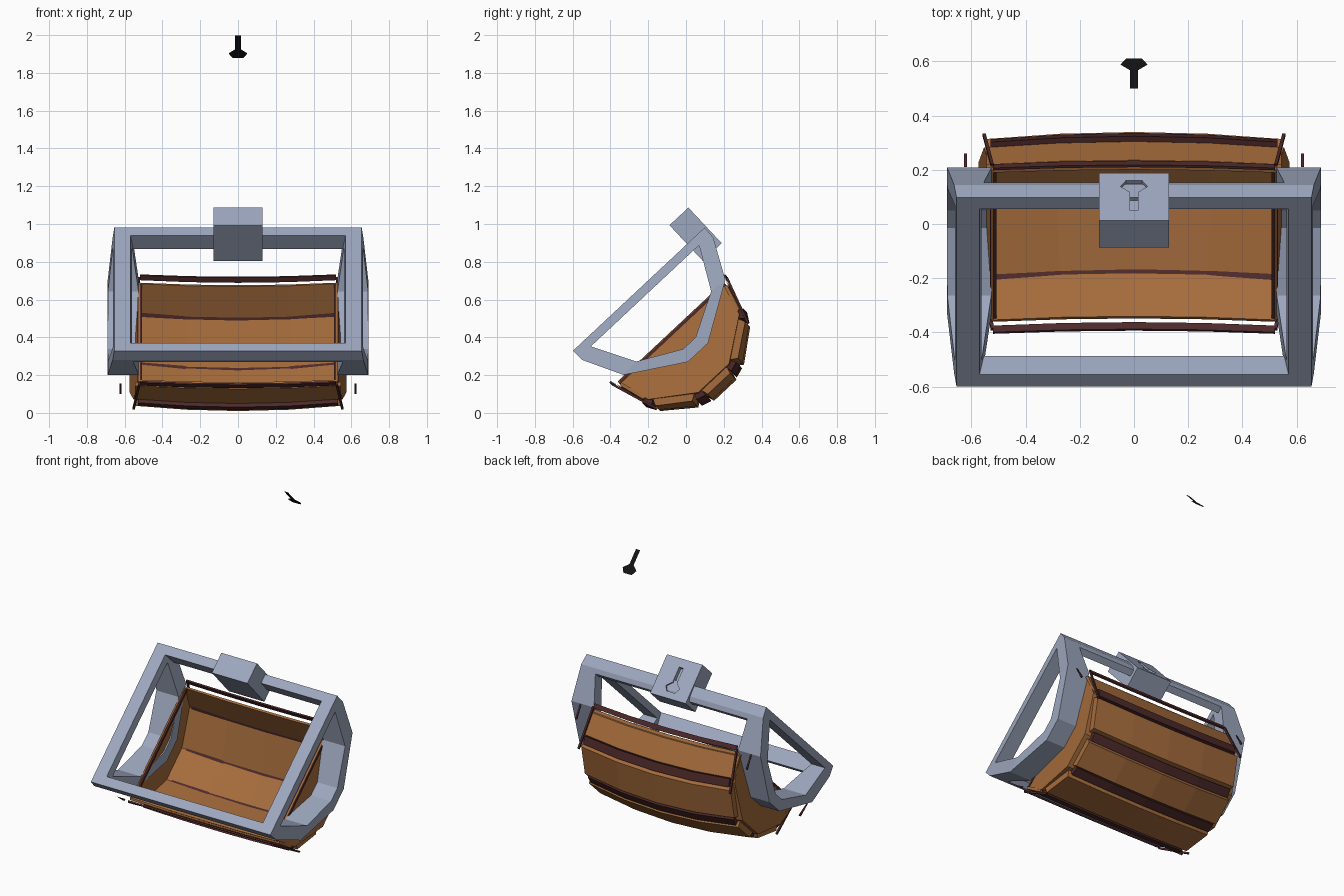
import bpy, bmesh
from mathutils import Vector

if "Cube" in bpy.data.objects:
    bpy.data.objects.remove(bpy.data.objects["Cube"])

# Tilted lid axes: u runs across the opening, v points out through the dome
O, U, V = Vector((0, -.25, .655)), Vector((0, .73, .683)), Vector((0, .683, -.73))


def P(x, u, v):
    return O + Vector((x, 0, 0)) + U * u + V * v


def bowed(x, u, v):
    return P(x, u, v - .07 * v * (x / .55) ** 2)


def mat(name, c):
    m = bpy.data.materials.new(name)
    m.diffuse_color = (*c, 1)
    m.use_nodes = True
    m.node_tree.nodes["Principled BSDF"].inputs["Base Color"].default_value = m.diffuse_color
    return m


STEEL = mat("steel", (.34, .39, .52))
WOOD = mat("wood", (.38, .15, .045))
TRIM = mat("dark_trim", (.075, .022, .022))
BLACK = mat("black", (.006, .006, .006))


def make(name, verts, faces, m):
    me = bpy.data.meshes.new(name)
    me.from_pydata([tuple(v) for v in verts], [], faces)
    bm = bmesh.new()
    bm.from_mesh(me)
    bmesh.ops.recalc_face_normals(bm, faces=bm.faces)
    bm.to_mesh(me)
    bm.free()
    me.materials.append(m)
    ob = bpy.data.objects.new(name, me)
    bpy.context.collection.objects.link(ob)
    return ob


def loft(name, rings, m, caps=True):
    n = len(rings[0])
    verts = [p for r in rings for p in r]
    faces = [(a * n + i, a * n + (i + 1) % n, (a + 1) * n + (i + 1) % n, (a + 1) * n + i)
             for a in range(len(rings) - 1) for i in range(n)]
    if caps:
        faces += [tuple(range(n)), tuple(range(len(verts) - n, len(verts)))]
    return make(name, verts, faces, m)


def sym(half):
    return half + [(-u, v) for u, v in reversed(half)]


STEPS = (-1, -.5, 0, .5, 1)

# Steel side frames: D-shaped rings that widen towards the dome
outer = sym([(-.4775, 0), (-.475, .069), (-.369, .277), (-.073, .459)])
inner = sym([(-.392, .048), (-.388, .056), (-.272, .27), (-.045, .392)])
for s, side in ((-1, "left"), (1, "right")):
    def fx(v, out):
        k = min(v / .28, 1)
        return s * (.655 + .035 * k if out else .57 - .045 * k)
    rings = [[P(fx(v, o), u, v) for u, v in prof]
             for prof, o in ((outer, 1), (outer, 0), (inner, 0), (inner, 1), (outer, 1))]
    ob = loft("side_frame_" + side, rings, STEEL, caps=False)
    bm = bmesh.new()
    bm.from_mesh(ob.data)
    bmesh.ops.remove_doubles(bm, verts=bm.verts, dist=.0005)
    bmesh.ops.recalc_face_normals(bm, faces=bm.faces)
    bm.to_mesh(ob.data)
    bm.free()

# Steel rim bars along the front and back edges
for s, side in ((-1, "front"), (1, "back")):
    sec = [(.4775, 0), (.475, .069), (.46, .098), (.4175, .098), (.4175, 0)]
    loft("rim_bar_" + side, [[P(x, s * u, v) for u, v in sec] for x in (-.6, .6)], STEEL)

# Lock block with a keyhole recess, and the loose keyhole plate floating above
lock = loft("lock_block", [[P(x, u, v) for u, v in
                            ((.35, -.136), (.487, -.136), (.487, .122), (.35, .122))]
                           for x in (-.13, .13)], STEEL)
key = [(-.015, -.082), (.015, -.082), (.015, .018), (.05, .048), (.03, .08),
       (-.03, .08), (-.05, .048), (-.015, .018)]
cut = loft("keyhole_cutter", [[P(x, u, v) for x, v in key] for u in (.46, .52)], STEEL)
cut.hide_render = True
cut.hide_viewport = True
mod = lock.modifiers.new("keyhole", "BOOLEAN")
mod.object, mod.solver = cut, "EXACT"
make("keyhole_plate", [P(x, 1.465, v - .387) for x, v in key], [tuple(range(8))], BLACK)

# Wooden dome: five faceted panels with closed ends, open towards the rim
C = -.032
N = [(C + u, v) for u, v in
     [(.378, .3), (.326, .492), (.11, .659), (-.11, .659), (-.326, .492), (-.378, .3)]]


def half_width(v):
    return .52 + .04 * min(max((v - .28) / .3, 0), 1.2)


verts = [bowed(t * half_width(v), u, v) for t in STEPS for u, v in N]
faces = [(a * 6 + i, a * 6 + i + 1, a * 6 + i + 7, a * 6 + i + 6)
         for a in range(4) for i in range(5)]
faces += [tuple(range(6)), tuple(range(24, 30))]
shell = make("dome_shell", verts, faces, WOOD)
mod = shell.modifiers.new("thickness", "SOLIDIFY")
mod.thickness, mod.offset = .015, 0

# Raised bevelled planks on every dome panel
for i in range(5):
    a, b = Vector(N[i]), Vector(N[i + 1])
    d = (b - a).normalized()
    n = Vector((-d.y, d.x))
    if n.dot((a + b) / 2 - Vector((C, .3))) < 0:
        n = -n
    h = .018 if i in (0, 4) else .045
    sec = [a.lerp(b, .08), a.lerp(b, .13) + n * h, a.lerp(b, .87) + n * h, a.lerp(b, .92)]
    loft("dome_plank_%d" % i, [[bowed(t * .545, *p) for p in sec] for t in STEPS], WOOD)

# Dark trim strips in the seams between planks
for i in range(1, 5):
    c = Vector(N[i])
    r = (c - Vector((C, .3))).normalized()
    t = Vector((-r.y, r.x))
    sec = [c - r * .01 - t * .02, c + r * .03 - t * .028, c + r * .03 + t * .028, c - r * .01 + t * .02]
    loft("seam_trim_%d" % i, [[bowed(k * .53, *p) for p in sec] for k in STEPS], TRIM)

# Thin trim edging beyond the outer planks, with short returns at the ends
for s, side in ((-1, "front"), (1, "back")):
    sec = [(.419, .272), (.409, .27), (.402, .3), (.412, .302)]
    loft("edge_trim_" + side, [[bowed(k * .52, C + s * u, v) for u, v in sec] for k in STEPS], TRIM)
    for e in (-1, 1):
        ends = ((.414, .275, .523), (.33, .53, .553))
        loft("edge_return_" + side, [[P(e * (x + dx), C + s * (u + du), v)
             for dx, du in ((-.006, -.006), (.006, -.006), (.006, .006), (-.006, .006))]
            for u, v, x in ends], TRIM)
        # Dark sliver standing outside each end
        loft("end_sliver_" + side, [[P(e * (.622 + dx), C + s * u, v) for u, v in
             ((.4, .28), (.385, .37), (.372, .37))] for dx in (-.005, .005)], TRIM)

# Dark trim along the open edge of each end wall
for e in (-1, 1):
    loft("end_wall_trim", [[P(e * (.52 + dx), u, v) for dx, v in
         ((-.012, .285), (.012, .285), (.012, .3), (-.012, .3))] for u in (C - .375, C + .375)], TRIM)
